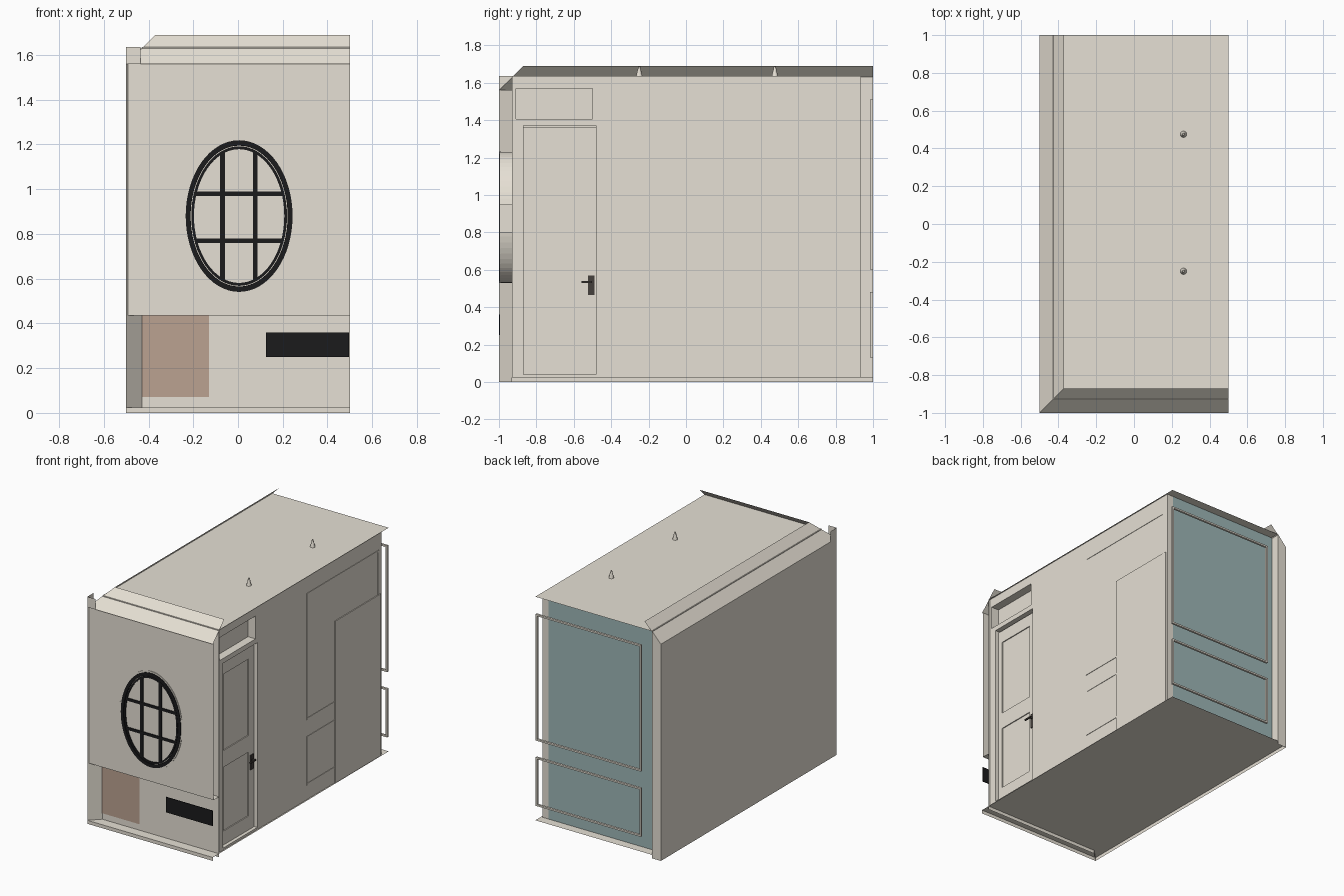
import bpy, bmesh, math
from mathutils import Vector

if "Cube" in bpy.data.objects:
    bpy.data.objects.remove(bpy.data.objects["Cube"])


def mat(name, rgb):
    m = bpy.data.materials.new(name)
    m.diffuse_color = (*rgb, 1)
    m.use_nodes = True
    m.node_tree.nodes["Principled BSDF"].inputs["Base Color"].default_value = m.diffuse_color
    return m


BEIGE = mat("warm_beige", (0.79, 0.745, 0.66))
BLUE = mat("grey_blue", (0.34, 0.47, 0.47))
BLACK = mat("soft_black", (0.011, 0.011, 0.012))
BROWN = mat("clay_brown", (0.50, 0.36, 0.285))
METAL = mat("dark_metal", (0.06, 0.05, 0.045))


def make(name, bm, material):
    me = bpy.data.meshes.new(name)
    bm.to_mesh(me)
    bm.free()
    me.materials.append(material)
    ob = bpy.data.objects.new(name, me)
    bpy.context.collection.objects.link(ob)
    return ob


def add_quad(bm, pts, facing):
    f = bm.faces.new([bm.verts.new(p) for p in pts])
    f.normal_update()
    if f.normal.dot(Vector(facing)) < 0:
        f.normal_flip()


def quad(name, pts, facing, material=BEIGE):
    bm = bmesh.new()
    add_quad(bm, pts, facing)
    return make(name, bm, material)


def add_box(bm, lo, hi):
    r = bmesh.ops.create_cube(bm, size=1)
    for v in r["verts"]:
        v.co = [lo[i] + (v.co[i] + 0.5) * (hi[i] - lo[i]) for i in range(3)]


def box(name, lo, hi, material=BEIGE):
    bm = bmesh.new()
    add_box(bm, lo, hi)
    return make(name, bm, material)


def rect_y(name, x0, x1, y, z0, z1, face, material=BEIGE):
    return quad(name, [(x0, y, z0), (x1, y, z0), (x1, y, z1), (x0, y, z1)], (0, face, 0), material)


def rect_x(name, x, y0, y1, z0, z1, face, material=BEIGE):
    return quad(name, [(x, y0, z0), (x, y1, z0), (x, y1, z1), (x, y0, z1)], (face, 0, 0), material)


def frame(name, axis, pos, u0, u1, z0, z1, w, t, material=BEIGE):
    """Rectangular moulding standing in a wall plane; axis is the wall normal (0 = x, 1 = y)."""
    bm = bmesh.new()
    for a, b, c, d in ((u0, u1, z0, z0 + w), (u0, u1, z1 - w, z1),
                       (u0, u0 + w, z0 + w, z1 - w), (u1 - w, u1, z0 + w, z1 - w)):
        if axis:
            add_box(bm, (a, pos, c), (b, pos + t, d))
        else:
            add_box(bm, (pos, a, c), (pos + t, b, d))
    return make(name, bm, material)


def oval_band(name, profile, material, n=64):
    """Sweep a list of (rx, rz, y) around the window oval."""
    bm = bmesh.new()
    rings = [[bm.verts.new((CX + rx * math.cos(2 * math.pi * i / n), y,
                            CZ + rz * math.sin(2 * math.pi * i / n))) for i in range(n)]
             for rx, rz, y in profile]
    m = len(rings)
    for k in range(m if m > 2 else 1):
        a, b = rings[k], rings[(k + 1) % m]
        for i in range(n):
            j = (i + 1) % n
            bm.faces.new((a[i], a[j], b[j], b[i]))
    bmesh.ops.recalc_face_normals(bm, faces=bm.faces)
    return make(name, bm, material)


CX, CZ = 0.005, 0.88
XI, YF, YB, XR = -0.43, -0.93, 0.935, 0.49     # inner wall planes
TOP, CEIL, SPRING, SHELF, FLOOR = 1.69, 1.635, 1.56, 0.435, 0.025

# floor, ceiling and the sloped coves that rise past the ceiling
quad("floor", [(-0.5, -1, FLOOR), (0.5, -1, FLOOR), (0.5, 1, FLOOR), (-0.5, 1, FLOOR)], (0, 0, -1))
quad("ceiling", [(XI, YF, CEIL), (0.5, YF, CEIL), (0.5, 1, CEIL), (XI, 1, CEIL)], (0, 0, 1))
quad("front_cove", [(-0.5, -1, SPRING), (0.5, -1, SPRING), (0.5, -0.87, TOP), (-0.37, -0.87, TOP)], (0, -1, 1))
quad("left_cove", [(-0.5, -1, SPRING), (-0.5, 1, SPRING), (-0.37, 1, TOP), (-0.37, -0.87, TOP)], (-1, 0, 1))
rect_y("corner_flap_front", -0.5, -0.435, -1, SPRING, CEIL, -1)
rect_x("corner_flap_left", -0.5, -1, YF, SPRING, CEIL, -1)

# left wall: outer and inner sheets, front mitre, back end cap
rect_x("left_outer_wall", -0.5, -1, 1, 0, SPRING, -1)
rect_x("left_inner_wall", XI, YF, 1, FLOOR, CEIL, 1)
quad("front_mitre", [(-0.5, -1, 0), (XI, YF, 0), (XI, YF, SPRING), (-0.5, -1, SPRING)], (1, -1, 0))
quad("left_wall_cap", [(-0.5, 1, 0), (XI, 1, 0), (XI, 1, CEIL), (-0.5, 1, SPRING)], (0, 1, 0))

# front wall: outer sheet above, recessed sheet below, shelf between
rect_y("front_outer_wall", -0.5, 0.5, -0.992, SHELF, SPRING, -1)
rect_y("front_inner_wall", XI, 0.5, YF, 0, CEIL, -1)
rect_y("front_skirting", -0.5, 0.5, -1, 0, FLOOR, -1)
quad("front_shelf", [(-0.492, -0.992, SHELF), (0.5, -0.992, SHELF), (0.5, YF, SHELF), (XI, YF, SHELF)], (0, 0, -1))
rect_y("brown_panel", XI, -0.13, YF - 0.004, 0.07, SHELF, -1, BROWN)
box("vent", (0.125, -1, 0.25), (0.497, -0.995, 0.36), BLACK)

# oval window: reveal, frame rings, side tabs and glazing bars
oval_band("window_reveal", [(0.24, 0.35, -0.99), (0.24, 0.35, YF)], BEIGE)


def ring(name, ro, ri, y0, material):
    oval_band(name, [(ro[0], ro[1], -0.99), (ro[0], ro[1], y0),
                     (ri[0], ri[1], y0), (ri[0], ri[1], -0.99)], material)


ring("window_surround", (0.247, 0.351), (0.239, 0.339), -0.996, BEIGE)
ring("window_outer_ring", (0.239, 0.339), (0.217, 0.315), -1.0, BLACK)
ring("window_inner_ring", (0.214, 0.312), (0.202, 0.299), -0.998, BLACK)
for side, x0, x1 in (("left", -0.247, -0.232), ("right", 0.242, 0.258)):
    box("window_tab_" + side, (x0, -0.996, 0.8), (x1, YF, 0.95))
bm = bmesh.new()
for x in (-0.07, 0.077):
    h = 0.305 * math.sqrt(1 - ((x - CX) / 0.207) ** 2)
    add_box(bm, (x - 0.011, -0.998, CZ - h), (x + 0.011, -0.99 - 0.003, CZ + h))
for z in (0.77, 0.98):
    h = 0.207 * math.sqrt(1 - ((z - CZ) / 0.305) ** 2)
    add_box(bm, (CX - h, -0.9985, z - 0.01), (CX + h, -0.993, z + 0.01))
make("window_bars", bm, BLACK)

# back wall with two floating mouldings
rect_y("back_wall", XI, 0.44, YB, FLOOR, CEIL, 1, BLUE)
rect_y("back_wall_edge", 0.44, XR, YB, FLOOR, CEIL, 1)
frame("back_moulding_lower", 1, 0.985, -0.34, 0.498, 0.13, 0.48, 0.012, 0.015)
frame("back_moulding_upper", 1, 0.985, -0.34, 0.498, 0.60, 1.51, 0.012, 0.015)

# right wall: cells of a grid, leaving out the doorway and the niche
DOOR = (-0.885, -0.465, FLOOR, 1.385)
NICHE = (-0.91, -0.50, 1.405, 1.57)
ys = sorted({YF, YB, *DOOR[:2], *NICHE[:2]})
zs = sorted({CEIL, *DOOR[2:], *NICHE[2:]})
bm = bmesh.new()
for y0, y1 in zip(ys, ys[1:]):
    for z0, z1 in zip(zs, zs[1:]):
        cy, cz = (y0 + y1) / 2, (z0 + z1) / 2
        if not any(h[0] < cy < h[1] and h[2] < cz < h[3] for h in (DOOR, NICHE)):
            add_quad(bm, [(XR, y0, z0), (XR, y1, z0), (XR, y1, z1), (XR, y0, z1)], (1, 0, 0))
make("right_wall", bm, BEIGE)


def recess(name, h, depth):
    y0, y1, z0, z1 = h
    c = [(y0, z0), (y1, z0), (y1, z1), (y0, z1)]
    mid = Vector((XR, (y0 + y1) / 2, (z0 + z1) / 2))
    bm = bmesh.new()
    for i in range(4):
        (a, b), (d, e) = c[i], c[(i + 1) % 4]
        pts = [(XR, a, b), (XR, d, e), (XR - depth, d, e), (XR - depth, a, b)]
        add_quad(bm, pts, mid - Vector((XR, (a + d) / 2, (b + e) / 2)))
    add_quad(bm, [(XR - depth, a, b) for a, b in c], (1, 0, 0))
    make(name, bm, BEIGE)


recess("niche", NICHE, 0.06)
recess("door_recess", DOOR, 0.045)
rect_x("side_panel_face", XR + 0.006, 0.40, 0.92, FLOOR, 1.19, 1)
frame("side_panel_edge", 0, XR, 0.40, 0.92, FLOOR, 1.19, 0.006, 0.006)
frame("side_moulding_lower", 0, XR, 0.08, 0.90, 0.13, 0.48, 0.012, 0.003)
frame("side_moulding_upper", 0, XR, 0.08, 0.90, 0.60, 1.51, 0.012, 0.003)

# door: casing, stiles and rails around two shallow panels, handle
frame("door_casing", 0, XR - 0.045, -0.885, -0.465, FLOOR, 1.385, 0.015, 0.045)
X0, X1 = XR - 0.045, XR - 0.025
bm = bmesh.new()
for a, b, c, d in ((-0.87, -0.83, FLOOR, 1.36), (-0.545, -0.48, FLOOR, 1.36),
                   (-0.83, -0.545, FLOOR, 0.14), (-0.83, -0.545, 0.60, 0.72), (-0.83, -0.545, 1.27, 1.36)):
    add_box(bm, (X0, a, c), (X1, b, d))
make("door_leaf", bm, BEIGE)
for part, z0, z1 in (("lower", 0.14, 0.60), ("upper", 0.72, 1.27)):
    box("door_panel_" + part, (X0, -0.83, z0), (X1 - 0.007, -0.545, z1))
box("handle_plate", (X1, -0.525, 0.465), (X1 + 0.006, -0.49, 0.57), METAL)
box("handle_stem", (X1 + 0.006, -0.512, 0.53), (X1 + 0.025, -0.502, 0.54), METAL)
box("handle_lever", (X1 + 0.02, -0.56, 0.53), (X1 + 0.03, -0.502, 0.54), METAL)

# spotlight housings standing on the ceiling sheet
for i, y in enumerate((-0.25, 0.475)):
    bm = bmesh.new()
    bmesh.ops.create_cone(bm, cap_ends=True, segments=16, radius1=0.017, radius2=0.005, depth=0.052)
    bmesh.ops.translate(bm, verts=bm.verts, vec=(0.262, y, CEIL + 0.026))
    make("spotlight_%d" % (i + 1), bm, BEIGE)
